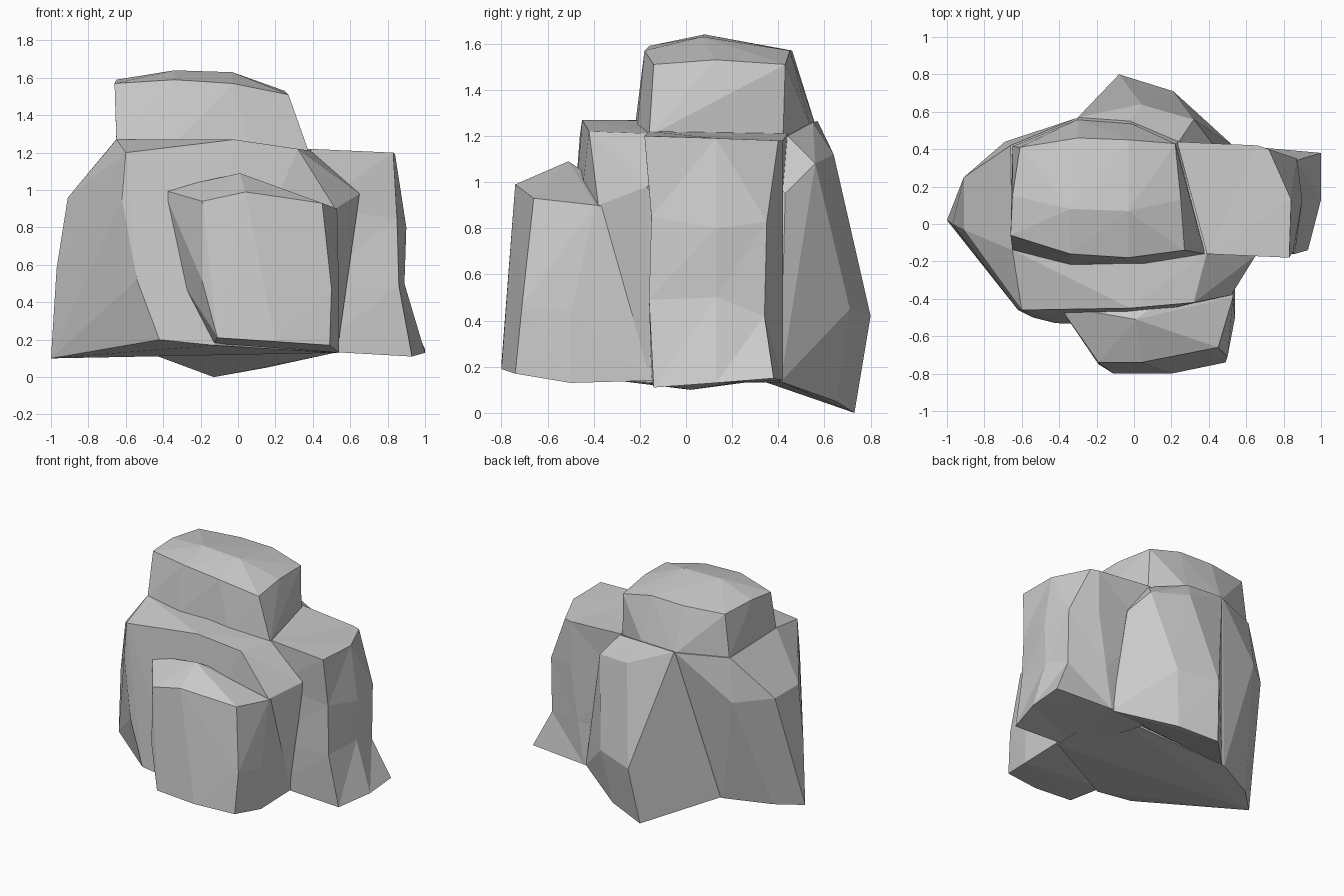
import bpy, bmesh


def finish(name, bm):
    bmesh.ops.recalc_face_normals(bm, faces=bm.faces[:])
    mesh = bpy.data.meshes.new(name)
    bm.to_mesh(mesh)
    bm.free()
    obj = bpy.data.objects.new(name, mesh)
    bpy.context.collection.objects.link(obj)
    return obj


def chunk(name, points):
    """Convex faceted lump of stone around a few corner points."""
    bm = bmesh.new()
    for p in points:
        bm.verts.new(p)
    bmesh.ops.convex_hull(bm, input=bm.verts[:])
    loose = [v for v in bm.verts if not v.link_faces]
    bmesh.ops.delete(bm, geom=loose, context='VERTS')
    return finish(name, bm)


def loft(name, rings):
    """Closed skin through stacked rings, for a lump with a pinched waist."""
    bm = bmesh.new()
    rows = [[bm.verts.new(p) for p in ring] for ring in rings]
    n = len(rows[0])
    for a, b in zip(rows, rows[1:]):
        for i in range(n):
            j = (i + 1) % n
            bm.faces.new((a[i], a[j], b[j], b[i]))
    bm.faces.new(rows[0])
    bm.faces.new(rows[-1])
    bmesh.ops.triangulate(bm, faces=bm.faces[:])
    return finish(name, bm)


# Main body: foot, waist, shoulder shelf
rock = chunk("rock", [
    (-1, .02, .1), (-.84, .17, .12), (-.53, .32, .14), (.53, .35, .15),
    (.53, -.17, .13), (-.13, -.54, .17), (-.42, -.53, .2),
    (-.97, 0, .58), (-.85, .2, .6), (-.54, -.5, .52),
    (-.91, -.03, .96), (-.91, .25, .96), (-.62, -.46, .95), (-.69, .44, .94),
    (.52, -.38, .9), (.65, -.17, .98),
    (-.6, -.46, 1.2), (-.4, -.44, 1.21), (-.02, -.45, 1.27), (.32, -.42, 1.22),
    (-.65, -.14, 1.27), (.39, -.15, 1.21), (.23, .43, 1.2), (-.66, .42, 1.26),
    (-.31, .565, 1.26)])

# Ridge leaning out at the back
ridge = chunk("back_ridge", [
    (-.52, .31, .145), (-.13, .73, 0), (.15, .65, .05), (.54, .41, .135),
    (-.52, .31, .58), (-.08, .8, .42), (.21, .71, .45),
    (.04, .64, 1.12), (.32, .56, 1.08), (.42, .43, .95),
    (-.3, .57, 1.265), (-.02, .55, 1.26), (.24, .44, 1.2),
    (.4, .2, .3), (-.4, .1, .3), (-.4, .2, 1.15), (.3, .3, 1.1)])

# Cap on top: front, middle and back rows over a wider base
cap = chunk("top_cap", [
    (-.66, -.06, 1.57), (-.34, -.16, 1.59), (-.03, -.18, 1.57), (.27, -.14, 1.51),
    (-.65, .15, 1.59), (-.34, .08, 1.64), (-.03, .07, 1.63), (.25, .13, 1.53),
    (-.61, .41, 1.57), (-.3, .46, 1.57), (-.03, .45, 1.57), (.22, .43, 1.51),
    (-.65, -.14, 1.26), (-.34, -.22, 1.25), (.06, -.21, 1.25), (.38, -.16, 1.2),
    (.23, .42, 1.18), (-.02, .54, 1.24), (-.3, .56, 1.25), (-.65, .415, 1.25),
    (-.1, .2, 1.0)])

# Bulge at the front
bulge = chunk("front_bulge", [
    (-.4, -.44, 1.0), (.01, -.51, 1.09), (.53, -.39, .9),
    (-.19, -.74, .94), (.04, -.74, .99), (.45, -.66, .93),
    (-.19, -.75, .51), (.18, -.76, .5), (.5, -.71, .47), (-.27, -.52, .46),
    (-.11, -.8, .21), (.2, -.8, .19), (.49, -.74, .17), (.54, -.5, .13),
    (.54, -.5, .44), (.54, -.14, .14), (-.13, -.5, .18), (-.3, -.3, .9),
    (.5, -.14, .85)])

# Buttress on the right, pinched above its foot
buttress = loft("right_buttress", [
    [(.39, -.16, 1.22), (.83, -.18, 1.2), (.84, .13, 1.19),
     (.72, .4, 1.18), (.66, .42, 1.18), (.23, .44, 1.21)],
    [(.4, -.155, .9), (.85, -.15, .85), (.9, .13, .8),
     (.87, .35, .83), (.66, .42, .85), (.25, .42, .85)],
    [(.4, -.15, .48), (.86, -.16, .49), (.89, .13, .5),
     (.87, .34, .42), (.6, .42, .45), (.25, .4, .45)],
    [(.4, -.15, .14), (.93, -.14, .11), (1, .13, .13),
     (1, .38, .15), (.55, .42, .14), (.25, .4, .13)]])

# Fuse the lumps into one solid
lumps = (ridge, cap, bulge, buttress)
for lump in lumps:
    mod = rock.modifiers.new("fuse", 'BOOLEAN')
    mod.operation = 'UNION'
    mod.solver = 'EXACT'
    mod.object = lump
depsgraph = bpy.context.evaluated_depsgraph_get()
fused = bpy.data.meshes.new_from_object(rock.evaluated_get(depsgraph))
rock.modifiers.clear()
rock.data = fused
for lump in lumps:
    bpy.data.objects.remove(lump)
